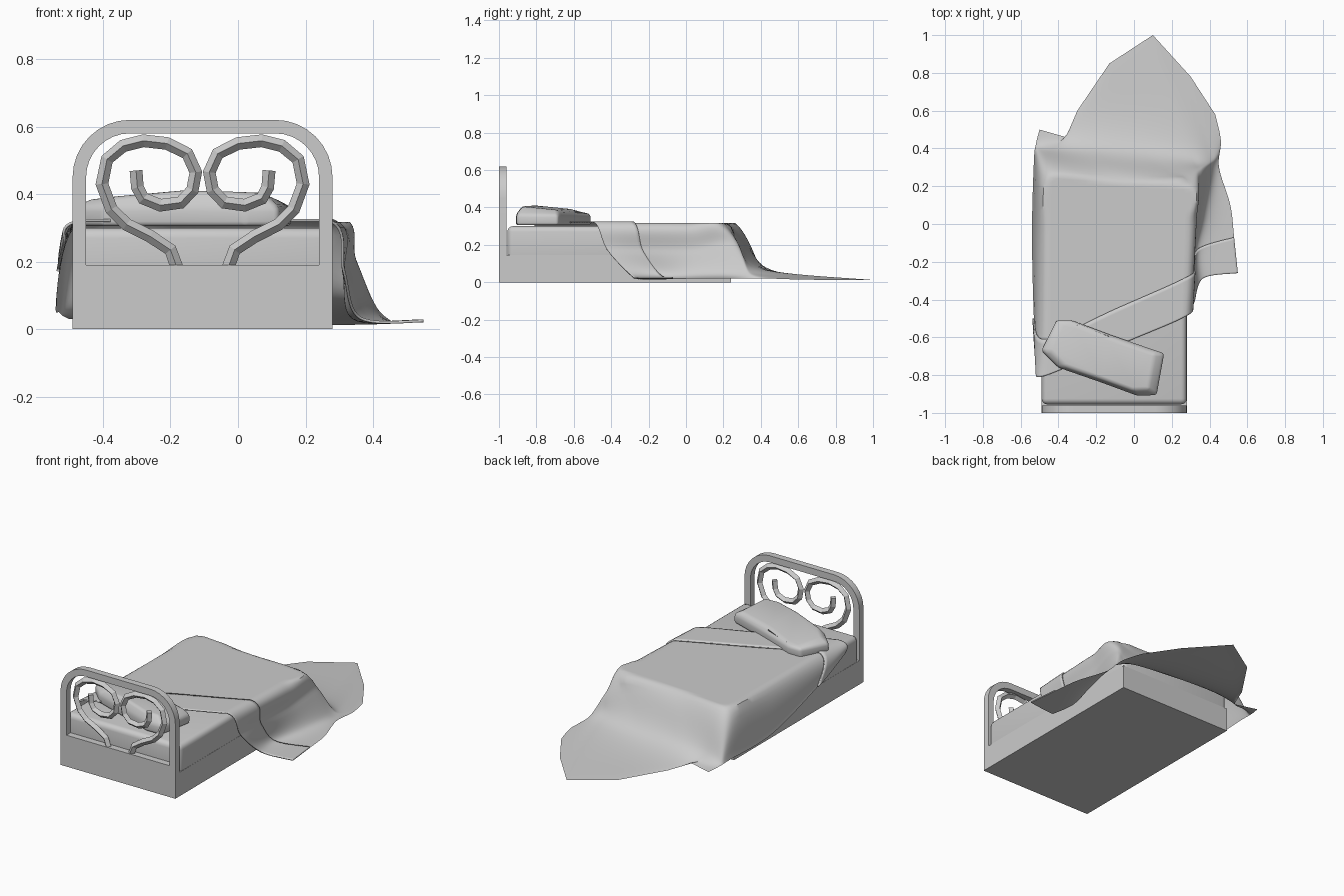
import bpy, bmesh, math
from mathutils import Vector, Matrix

if "Cube" in bpy.data.objects:
    bpy.data.objects.remove(bpy.data.objects["Cube"])


def make_object(name, bm, smooth=False):
    bmesh.ops.recalc_face_normals(bm, faces=bm.faces[:])
    mesh = bpy.data.meshes.new(name)
    bm.to_mesh(mesh)
    bm.free()
    ob = bpy.data.objects.new(name, mesh)
    bpy.context.collection.objects.link(ob)
    if smooth:
        bpy.ops.object.select_all(action='DESELECT')
        ob.select_set(True)
        bpy.context.view_layer.objects.active = ob
        bpy.ops.object.shade_smooth_by_angle(angle=math.radians(40))
    return ob


def box(name, lo, hi, bevel=0):
    lo, hi = Vector(lo), Vector(hi)
    bm = bmesh.new()
    bmesh.ops.create_cube(bm, size=1, matrix=Matrix.Translation((lo + hi) / 2)
                          @ Matrix.Diagonal((*(hi - lo), 1)))
    if bevel:
        bmesh.ops.bevel(bm, geom=bm.edges[:], offset=bevel, segments=4, profile=0.5, affect='EDGES')
    return make_object(name, bm, bevel > 0)


def extrude_y(bm, faces, depth):
    ext = bmesh.ops.extrude_face_region(bm, geom=faces)
    verts = [v for v in ext['geom'] if isinstance(v, bmesh.types.BMVert)]
    bmesh.ops.translate(bm, verts=verts, vec=(0, depth, 0))


# Base, headboard panel and mattress
box("bed_base", (-.49, -.96, 0), (.28, .24, .145))
box("headboard_panel", (-.49, -1, 0), (.28, -.96, .19))
mattress = box("mattress", (-.489, -.955, .11), (.279, .239, .3), .03)


# Headboard arch: flat band with rounded upper corners
def arch(inset, bottom):
    pts = [(-.49 + inset, bottom)]
    for cx, a0 in ((-.32, 180), (.11, 90)):
        for i in range(9):
            a = math.radians(a0 - i * 90 / 8)
            r = .17 - inset
            pts.append((cx + r * math.cos(a), .45 + r * math.sin(a)))
    return pts + [(.28 - inset, bottom)]


bm = bmesh.new()
outer = [bm.verts.new((x, -1, z)) for x, z in arch(0, .19)]
inner = [bm.verts.new((x, -1, z)) for x, z in arch(.04, .19)]
faces = [bm.faces.new((outer[i], outer[i + 1], inner[i + 1], inner[i]))
         for i in range(len(outer) - 1)]
extrude_y(bm, faces, .04)
make_object("headboard_arch", bm, True)

# Pair of mirrored scrolls, low-poly tubes
SCROLL = [(-.03, .18), (-.01, .235), (.05, .275), (.12, .31), (.165, .355), (.193, .43),
          (.178, .503), (.13, .543), (.07, .558), (0, .55), (-.06, .52), (-.085, .465),
          (-.075, .412), (-.04, .375), (.02, .367), (.07, .387), (.088, .42), (.092, .47)]
for side, name in ((1, "scroll_right"), (-1, "scroll_left")):
    cu = bpy.data.curves.new(name, 'CURVE')
    cu.dimensions = '3D'
    cu.bevel_depth = .019
    cu.bevel_resolution = 0
    cu.use_fill_caps = True
    sp = cu.splines.new('POLY')
    sp.points.add(len(SCROLL) - 1)
    for p, (x, z) in zip(sp.points, SCROLL):
        p.co = (-.105 + side * (x + .105), -.98, z, 1)
    sp.use_smooth = False
    bpy.context.collection.objects.link(bpy.data.objects.new(name, cu))

# Pillow: tapered outline in two halves, top sloping down towards the foot
OUTLINE = [(-.49, -.67), (-.4, -.76), (-.17, -.84), (.02, -.91), (.12, -.905),
           (.16, -.685), (.1, -.665), (-.13, -.585), (-.33, -.51), (-.41, -.51)]
bm = bmesh.new()
centre = Vector((-.16, -.705))
low = [bm.verts.new((x, y, .305)) for x, y in OUTLINE]
mid = [bm.verts.new((x, y, .362)) for x, y in OUTLINE]
top = []
for x, y in OUTLINE:
    q = centre + (Vector((x, y)) - centre) * .84
    top.append(bm.verts.new((q.x, q.y, .388 - .1 * (q.y + .7) + (.012 if abs(x + .15) < .03 else 0))))
n = len(OUTLINE)
for a, b in ((low, mid), (mid, top)):
    for i in range(n):
        bm.faces.new((a[i], a[(i + 1) % n], b[(i + 1) % n], b[i]))
bm.faces.new(low)
bm.faces.new(top[2:8])
bm.faces.new(top[7:] + top[:3])
bmesh.ops.recalc_face_normals(bm, faces=bm.faces[:])
rim = [e for e in bm.edges if e.calc_face_angle(0) > .35]
bmesh.ops.bevel(bm, geom=rim, offset=.014, segments=3, profile=0.5, affect='EDGES')
make_object("pillow", bm, True)

# Blanket control rows from head edge to foot edge, left to right
T = .318
ROWS = [
    [(-.51, -.79, .26), (-.46, -.8, T), (-.03, -.62, T), (.27, -.49, T), (.31, -.42, .17), (.36, -.29, .03), (.55, -.26, .02)],
    [(-.53, -.5, .17), (-.465, -.61, T), (-.1, -.45, T), (.28, -.28, T), (.31, -.23, .17), (.34, -.13, .03), (.53, -.07, .02)],
    [(-.54, -.05, .06), (-.465, -.1, T), (-.1, -.05, T), (.29, 0, T), (.33, .03, .17), (.38, .06, .04), (.51, .1, .02)],
    [(-.53, .33, .05), (-.455, .25, .315), (-.1, .22, T), (.28, .2, T), (.35, .26, .2), (.41, .29, .06), (.45, .3, .02)],
    [(-.52, .42, .04), (-.42, .4, .08), (-.24, .41, .09), (.05, .41, .08), (.3, .4, .07), (.41, .4, .04), (.46, .44, .02)],
    [(-.5, .5, .03), (-.36, .46, .03), (-.3, .6, .025), (-.13, .85, .015), (.1, 1, .012), (.3, .78, .012), (.43, .58, .015)],
]


def spline(pts, t, linear=False):
    i = min(int(t), len(pts) - 2)
    f = t - i
    b, c = Vector(pts[i]), Vector(pts[i + 1])
    if linear:
        return b.lerp(c, f)
    a, d = Vector(pts[max(i - 1, 0)]), Vector(pts[min(i + 2, len(pts) - 1)])
    return .5 * (2 * b + (c - a) * f + (2 * a - 5 * b + 4 * c - d) * f * f
                 + (3 * b - a - 3 * c + d) * f ** 3)


def cloth(name, v_end, nv, nu=60):
    bm = bmesh.new()
    grid = []
    for j in range(nv + 1):
        line = []
        for i in range(nu + 1):
            u = 6 * i / nu
            p = spline([spline(r, u, k == 5) for k, r in enumerate(ROWS)], v_end * j / nv)
            p.z = min(max(p.z, .012), T)
            line.append(bm.verts.new(p))
        grid.append(line)
    for j in range(nv):
        for i in range(nu):
            bm.faces.new((grid[j][i], grid[j][i + 1], grid[j + 1][i + 1], grid[j + 1][i]))
    ob = make_object(name, bm, True)
    wrap = ob.modifiers.new("rest_on_mattress", 'SHRINKWRAP')
    wrap.target = mattress
    wrap.wrap_mode = 'OUTSIDE'
    wrap.offset = .012
    return ob


# Blanket and its folded-over head strip
cloth("blanket", 5, 60)
strip = cloth("blanket_fold", 1, 12)
solid = strip.modifiers.new("thickness", 'SOLIDIFY')
solid.thickness = .008
solid.offset = 1
